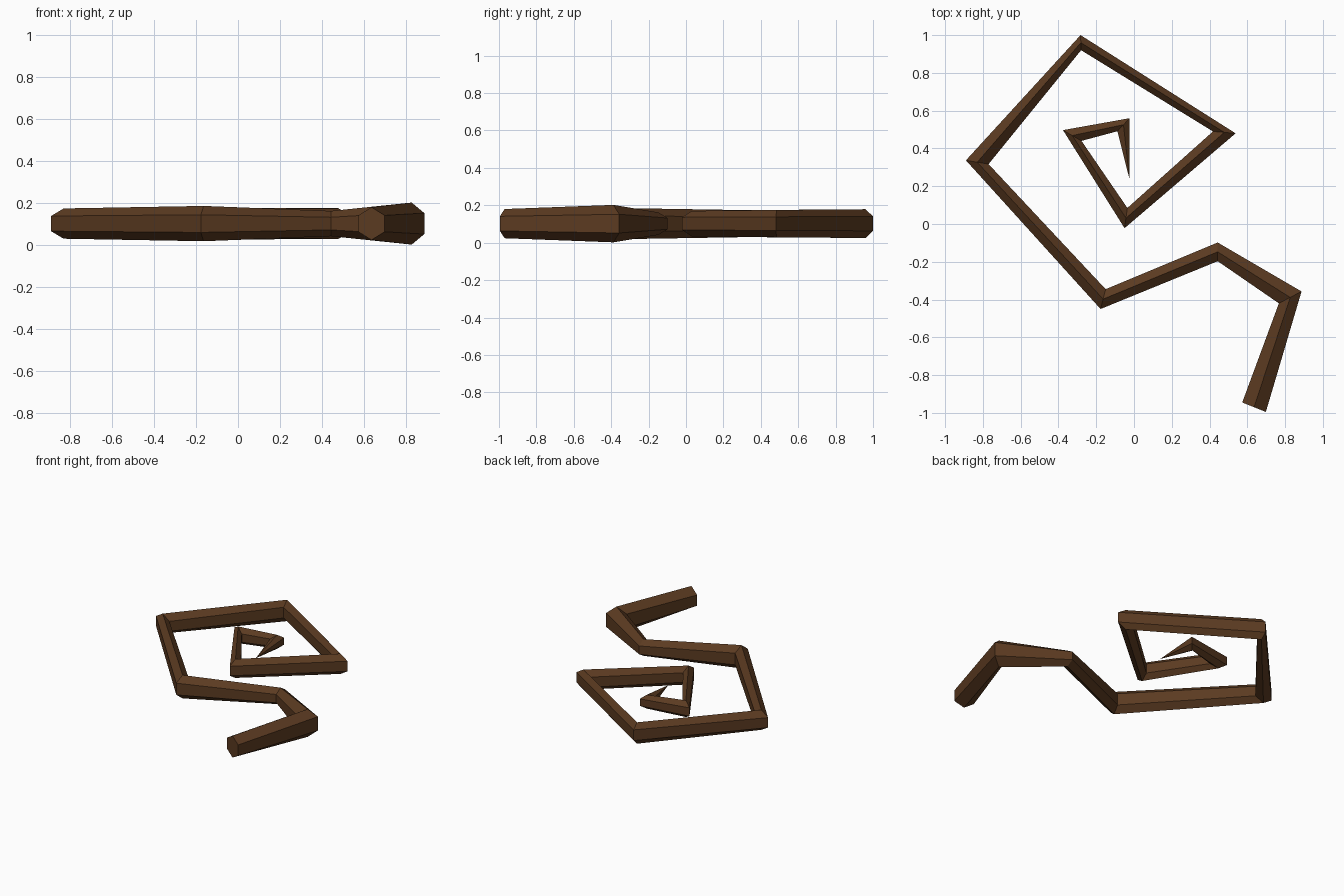
import bpy, bmesh
from mathutils import Vector

if "Cube" in bpy.data.objects:
    bpy.data.objects.remove(bpy.data.objects["Cube"])

CENTRE_Z = 0.102

# Mitre stations: left x, left y, right x, right y, half height
stations = [
    (0.573, -0.945, 0.698, -0.995, 0.078),   # thick end
    (0.767, -0.420, 0.887, -0.357, 0.100),
    (0.443, -0.197, 0.443, -0.098, 0.060),
    (-0.177, -0.450, -0.150, -0.345, 0.084),
    (-0.890, 0.337, -0.770, 0.317, 0.072),
    (-0.283, 1.000, -0.280, 0.920, 0.077),
    (0.538, 0.480, 0.418, 0.490, 0.073),
    (-0.050, -0.022, -0.035, 0.085, 0.068),
    (-0.376, 0.497, -0.278, 0.440, 0.060),
    (-0.024, 0.560, -0.088, 0.491, 0.050),
]
tip = Vector((-0.024, 0.238, CENTRE_Z))


def hex_ring(bm, lx, ly, rx, ry, h):
    """Six-sided section with ridges on top and bottom, flat on the sides."""
    left, right = Vector((lx, ly, CENTRE_Z)), Vector((rx, ry, CENTRE_Z))
    mid, up = (left + right) / 2, Vector((0, 0, h))
    pts = [mid + up, right + up / 2, right - up / 2,
           mid - up, left - up / 2, left + up / 2]
    return [bm.verts.new(p) for p in pts]


# Angular spiral branch: hexagonal sections bridged along the path
bm = bmesh.new()
rings = [hex_ring(bm, *s) for s in stations]
bm.faces.new(rings[0])
for a, b in zip(rings, rings[1:]):
    for i in range(6):
        j = (i + 1) % 6
        bm.faces.new((a[i], a[j], b[j], b[i]))

# Pointed inner end
point = bm.verts.new(tip)
for i in range(6):
    bm.faces.new((rings[-1][i], rings[-1][(i + 1) % 6], point))
bmesh.ops.recalc_face_normals(bm, faces=bm.faces)

mesh = bpy.data.meshes.new("spiral_branch")
bm.to_mesh(mesh)
bm.free()
branch = bpy.data.objects.new("spiral_branch", mesh)
bpy.context.collection.objects.link(branch)

# Dark brown wood
wood = bpy.data.materials.new("brown_wood")
wood.diffuse_color = (0.105, 0.043, 0.015, 1)
wood.use_nodes = True
wood.node_tree.nodes["Principled BSDF"].inputs["Base Color"].default_value = wood.diffuse_color
mesh.materials.append(wood)
